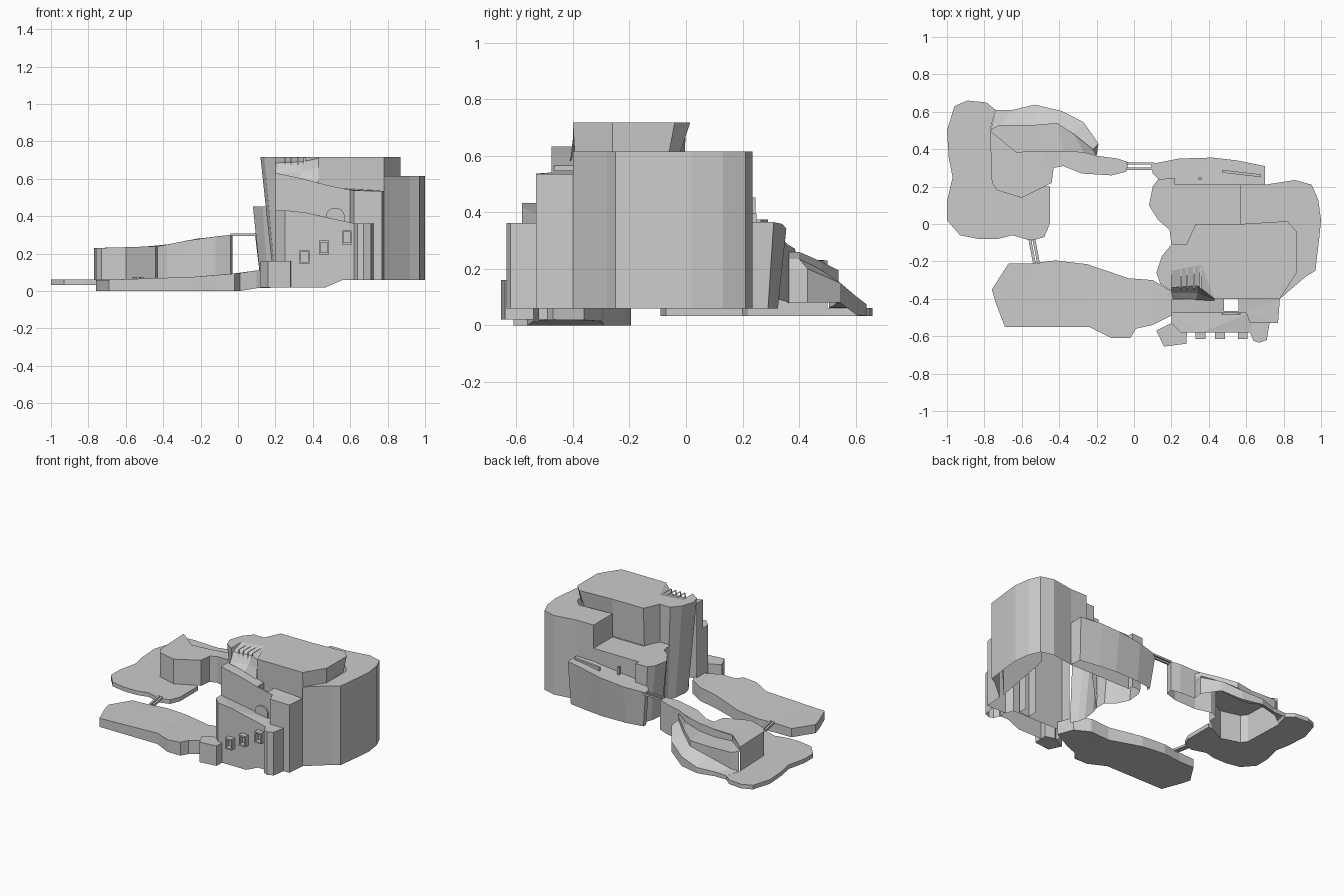
import bpy, bmesh, math


def finish(name, bm):
    bmesh.ops.remove_doubles(bm, verts=bm.verts, dist=0.0005)
    big = [f for f in bm.faces if len(f.verts) > 4]
    bmesh.ops.triangulate(bm, faces=big)
    bmesh.ops.recalc_face_normals(bm, faces=bm.faces)
    me = bpy.data.meshes.new(name)
    bm.to_mesh(me)
    bm.free()
    ob = bpy.data.objects.new(name, me)
    bpy.context.collection.objects.link(ob)
    return ob


def prism(name, pts, z0, z1, base=None, bottom=False, skip=()):
    """Outline raised from z0 to z1 (numbers or functions); skip leaves out walls."""
    h = lambda z, p: z(*p) if callable(z) else z
    bm = bmesh.new()
    lo = [bm.verts.new((b[0], b[1], h(z0, p))) for p, b in zip(pts, base or pts)]
    up = [bm.verts.new((p[0], p[1], h(z1, p))) for p in pts]
    n = len(pts)
    for i in range(n):
        if i not in skip:
            j = (i + 1) % n
            bm.faces.new((lo[i], lo[j], up[j], up[i]))
    bm.faces.new(up)
    if bottom:
        bm.faces.new(lo[::-1])
    else:
        bmesh.ops.delete(bm, geom=[v for v in lo if not v.link_faces], context='VERTS')
    return finish(name, bm)


def box(name, x0, x1, y0, y1, z0, z1):
    return prism(name, [(x0, y0), (x1, y0), (x1, y1), (x0, y1)], z0, z1, bottom=True)


def loft(name, rows):
    bm = bmesh.new()
    grid = [[bm.verts.new(p) for p in r] for r in rows]
    for a, b in zip(grid, grid[1:]):
        for i in range(len(a) - 1):
            bm.faces.new((a[i], a[i + 1], b[i + 1], b[i]))
    return finish(name, bm)


def ramp(*keys):
    """Height as a function of x through (x, z) keys."""
    def f(x, y):
        if x <= keys[0][0]:
            return keys[0][1]
        for (a, za), (b, zb) in zip(keys, keys[1:]):
            if x <= b:
                return za + (zb - za) * (x - a) / (b - a)
        return keys[-1][1]
    return f


# Front left platform, rising gently to the right
prism("front_platform", [(-.76, -.35), (-.74, -.42), (-.69, -.55), (-.24, -.55), (-.12, -.61),
      (-.02, -.61), (.01, -.56), (.1, -.54), (.24, -.47), (.2, -.36), (.1, -.3), (-.03, -.29),
      (-.25, -.215), (-.42, -.195), (-.55, -.21), (-.67, -.21)],
      ramp((0.01, 0), (.1, .015), (.24, .02)),
      ramp((-.7, .06), (-.25, .075), (0, .095), (.1, .11)), bottom=True)

# Back left platform, wrapped around the hollow mound
prism("back_platform", [(-1, .5), (-.99, .35), (-.97, .25), (-1, .12), (-1, .02), (-.93, -.06),
      (-.83, -.08), (-.73, -.08), (-.65, -.06), (-.55, -.09), (-.48, -.07), (-.45, 0), (-.45, .2),
      (-.48, .2), (-.6, .14), (-.73, .18), (-.76, .22), (-.77, .5), (-.74, .61), (-.79, .65),
      (-.89, .66), (-.96, .63)], .033, .062, bottom=True)

# Mound climbing to the high bridge
prism("mound", [(-.77, .5), (-.76, .22), (-.73, .18), (-.6, .14), (-.48, .2), (-.44, .22),
      (-.43, .3), (-.38, .31), (-.28, .27), (-.12, .26), (-.04, .28), (-.03, .33), (-.09, .35),
      (-.2, .365), (-.27, .385), (-.38, .39), (-.5, .39), (-.63, .385)],
      ramp((-.43, .06), (-.03, .09)),
      ramp((-.75, .23), (-.42, .24), (-.25, .275), (-.05, .3)), skip=(13, 14, 15, 16, 17))
# Ledge and curved outer ramp behind the mound
rows = []
for inner, zt, zl, rim, zr, outer, zo in (
        ((-.77, .5), .23, .2, (-.765, .505), .062, (-.74, .61), .062),
        ((-.63, .385), .23, .19, (-.72, .53), .075, (-.65, .61), .066),
        ((-.5, .39), .237, .185, (-.53, .53), .12, (-.53, .638), .075),
        ((-.38, .39), .249, .195, (-.41, .54), .155, (-.39, .605), .1),
        ((-.27, .385), .27, .225, (-.32, .48), .195, (-.27, .545), .15),
        ((-.2, .365), .284, .26, (-.22, .40), .235, (-.19, .43), .2)):
    rows.append([(*inner, zt), (*inner, zl), (*rim, zl), (*rim, zr), (*outer, zo),
                 (*outer, .035 if outer[0] < -.3 else .08)])
rows.append([(-.2, .365, z) for z in (.284, .26, .26, .235, .2, .08)])
loft("mound_back_ramp", rows)

# Bridges: two rails each
for k, y in enumerate((.29, .318)):
    box(f"high_bridge_rail_{k}", -.04, .11, y, y + .012, .295, .308)
for k, d in enumerate((0, .022)):
    prism(f"low_bridge_rail_{k}", [(-.565 + d, -.08), (-.54 + d, -.21), (-.525 + d, -.21),
          (-.55 + d, -.08)], .06, .075, bottom=True)

# Main cliff on the right
prism("main_cliff", [(.57, 0), (.82, .015), (.87, -.04), (.87, -.26), (.78, -.4), (.85, -.34),
      (.92, -.28), (.97, -.25), (.98, -.16), (.99, -.08), (1, .02), (.985, .13), (.95, .21),
      (.86, .235), (.7, .21), (.57, .21)], .06, .615, skip=(0, 1, 2, 3, 15))

# Top tier with a flaring left face
top = [(.12, -.26), (.14, -.32), (.2, -.36), (.2, -.25), (.36, -.22), (.43, -.4), (.78, -.4),
       (.87, -.26), (.87, -.04), (.82, .015), (.57, 0), (.33, 0), (.28, -.11), (.2, -.11),
       (.15, -.17)]
base = [(.19, -.26), (.2, -.31), (.23, -.36), (.2, -.25), (.36, -.22), (.43, -.4), (.78, -.36),
        (.87, -.26), (.86, -.06), (.81, -.02), (.57, -.01), (.33, -.01), (.28, -.11), (.22, -.11),
        (.2, -.17)]


def tier_base(x, y):
    if .25 < x < .6 and y > -.15 or (y == -.4 and x < .7):
        return .45
    return .06 if x < .3 or y < -.39 else .613


prism("top_tier", top, tier_base, .717, base=base, skip=(2, 3, 4))
# Sloped notch with ribs at its front left corner
loft("notch_slope", [[(.2, -.25, .717), (.36, -.22, .717), (.43, -.4, .717)],
                     [(.2, -.34, .685), (.34, -.33, .69), (.43, -.4, .71)],
                     [(.2, -.37, .63), (.34, -.37, .64), (.43, -.4, .66)],
                     [(.21, -.41, .60), (.33, -.41, .60), (.43, -.41, .58)]])
for k in range(4):
    x = .245 + .035 * k
    loft(f"notch_rib_{k}", [[(x + s, -.23, .716), (x + s, -.345, .714), (x + s, -.355, .65)]
                            for s in (0, .01)])

# Terrace behind the tier, its back step, and the ledge that meets the bridge
prism("terrace", [(.08, .1), (.13, .02), (.19, -.03), (.2, -.11), (.28, -.11), (.33, 0), (.57, 0),
      (.57, .21), (.22, .21), (.22, .245), (.13, .24), (.1, .2)],
      .06, .452, base=[(.12, .1), (.16, .02), (.22, -.03), (.22, -.11), (.28, -.11), (.33, 0),
      (.57, 0), (.57, .21), (.22, .21), (.22, .245), (.15, .24), (.13, .2)], skip=(3, 4, 5, 6))
loft("terrace_step", [[(.57, 0, .452), (.57, .21, .452)], [(.57, 0, .615), (.57, .21, .615)]])
prism("back_ledge", [(.09, .32), (.1, .27), (.13, .24), (.22, .21), (.57, .21), (.7, .21),
      (.7, .31), (.55, .34), (.42, .355), (.24, .35)], .06,
      ramp((.1, .31), (.4, .34), (.6, .365)),
      base=[(.12, .3), (.12, .27), (.13, .24), (.22, .21), (.57, .21), (.7, .21), (.69, .29),
            (.55, .31), (.42, .325), (.24, .32)], skip=(1, 2, 3, 4))
prism("ledge_parapet", [(.47, .275), (.68, .25), (.68, .265), (.47, .29)], .34, .375)
box("ledge_post", .345, .36, .235, .25, .34, .395)

# Front tower: rear walkway with a shaft through it, falling to the right
walk = ramp((.2, .632), (.35, .60), (.5, .56), (.63, .535))
prism("upper_walkway", [(.2, -.475), (.35, -.475), (.48, -.475), (.6, -.475), (.62, -.53),
      (.77, -.53), (.78, -.4), (.56, -.4), (.56, -.465), (.48, -.465), (.48, -.4), (.35, -.4),
      (.2, -.4)], .06, walk, skip=(6, 10, 11))
# Front walkway, lower
prism("lower_walkway", [(.25, -.58), (.36, -.58), (.47, -.58), (.56, -.58), (.63, -.58),
      (.63, -.53), (.62, -.475), (.2, -.475), (.2, -.53)],
      ramp((.47, .02), (.48, .06)), ramp((.25, .432), (.36, .42), (.47, .395), (.63, .36)),
      skip=(4, 5, 6))
prism("corner_buttress", [(.62, -.58), (.64, -.625), (.67, -.635), (.71, -.62), (.725, -.53),
      (.63, -.53)], .06, .362, skip=(4,))
prism("entry_block", [(.12, -.57), (.16, -.655), (.28, -.64), (.285, -.54), (.22, -.52)],
      .02, .16, bottom=True)

# Arched doorway on the upper wall
arch = [(.57, .37)] + [(.52 + .05 * math.cos(math.pi * i / 8), .4 + .045 * math.sin(math.pi * i / 8))
                       for i in range(9)] + [(.47, .37)]
loft("arched_door_rim", [[(x, y, z) for x, z in arch] for y in (-.485, -.47)])
loft("arched_door", [[(x, -.485, z) for x, z in arch], [(.52, -.485, .37 + .0001 * i) for i in range(11)]])

# Three hooded windows climbing the front wall
for k, (x, z) in enumerate(((.355, .145), (.46, .195), (.582, .25))):
    w, h = .026, .075
    box(f"window_sill_{k}", x - w, x + w, -.615, -.58, z, z + .01)
    box(f"window_hood_{k}", x - w, x + w, -.615, -.58, z + h - .01, z + h)
    for s in (-1, 1):
        c = x + s * (w - .004)
        box(f"window_side_{k}_{s}", c - .004, c + .004, -.61, -.58, z + .01, z + h - .01)
